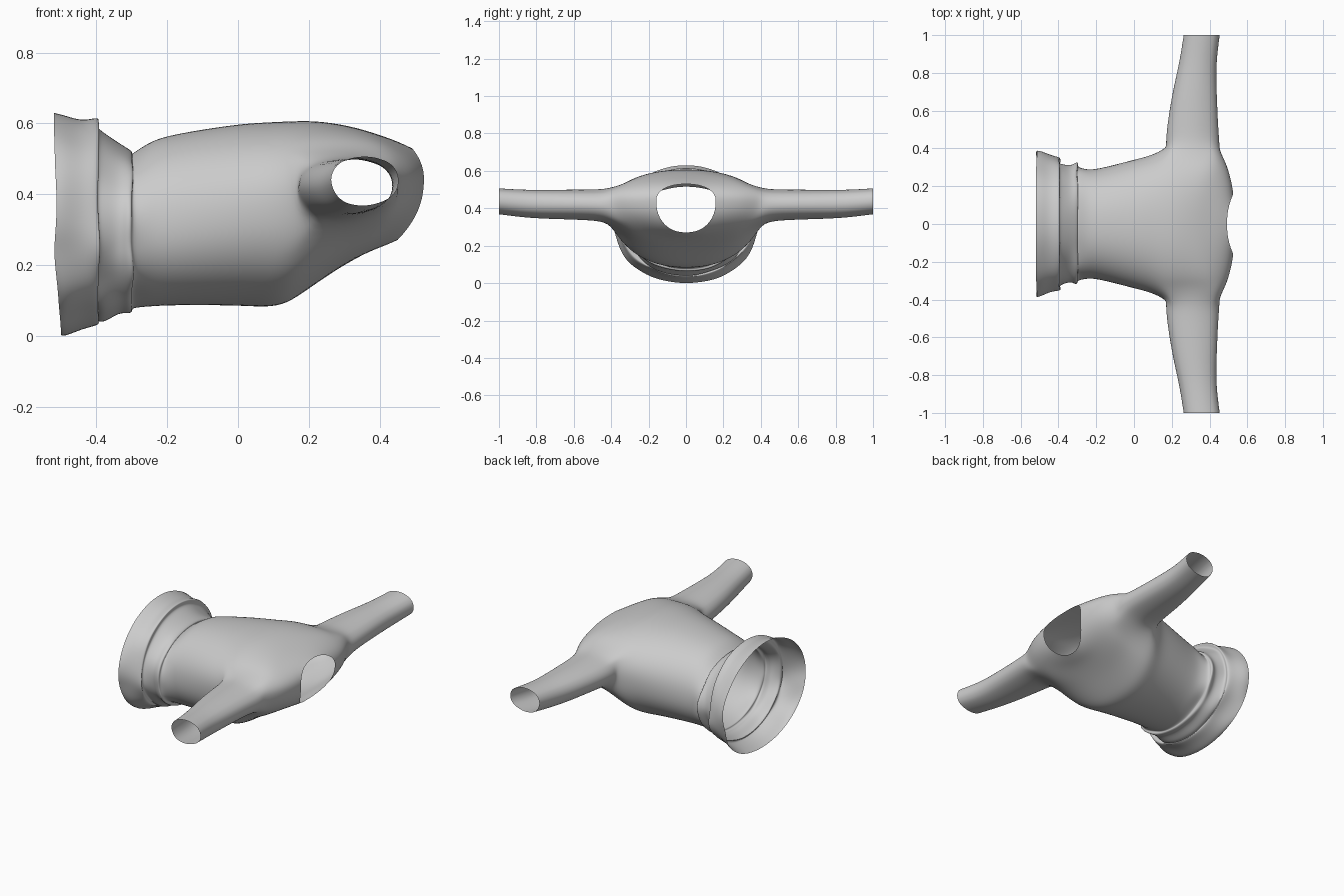
import bpy, bmesh, math

if "Cube" in bpy.data.objects:
    bpy.data.objects.remove(bpy.data.objects["Cube"])

N = 32            # points around the torso
REACH = 3         # armhole half-size in points
# Hem band and waist: x, half width, z bottom, z top
BAND = [
    (-.515, .390, .000, .632),
    (-.490, .385, -.004, .625),
    (-.440, .363, .018, .608),
    (-.398, .354, .028, .620),
    (-.391, .347, .034, .612),
    (-.400, .330, .044, .592),
    (-.382, .321, .032, .577),
    (-.335, .306, .066, .545),
    (-.310, .325, .060, .530),
    (-.296, .320, .068, .520),
    (-.303, .302, .078, .512),
    (-.250, .289, .082, .550),
    (-.190, .291, .086, .570),
    (.000, .342, .085, .600),
]
# Chest to neck: x bottom, x side, x top, half width, z bottom, z top
CHEST = [
    (.060, .100, .080, .366, .080, .604),
    (.125, .170, .160, .405, .083, .608),
    (.180, .250, .220, .405, .118, .608),
    (.250, .350, .280, .400, .168, .600),
    (.310, .455, .340, .390, .206, .587),
    (.370, .495, .400, .310, .238, .568),
    (.415, .518, .450, .220, .254, .550),
    (.450, .526, .492, .160, .270, .530),
]
# Sleeve: y, x min, x max, z min, z max
SLEEVE = [
    (.42, .165, .457, .320, .508),
    (.50, .168, .449, .333, .504),
    (.70, .200, .440, .339, .503),
    (.85, .237, .436, .345, .501),
    (1.0, .260, .456, .365, .510),
]
ARM_A = len(BAND) + 1      # first and last torso ring of the armhole
ARM_B = ARM_A + 3
FOLDS = 11                 # rings that carry cloth creases


def spow(v, n):
    return math.copysign(abs(v) ** (2 / n), v)


def torso_ring(bm, i, xb, xs, xt, hw, zb, zt):
    zc = min(.44, max(.30, .36 + .2 * xs))      # height of the widest point
    n = 2.0 if i < FOLDS else 2.2
    verts = []
    for j in range(N):
        a = 2 * math.pi * j / N
        c, s = math.cos(a), math.sin(a)
        x = xs + ((xt if s > 0 else xb) - xs) * s * s
        y = hw * spow(c, n)
        z = zc + (zt - zc if s > 0 else zc - zb) * spow(s, n)
        # creases near the hem, stronger on the underside
        if i < FOLDS:
            amp = .004 if s > 0 else .007
            w = amp * (math.sin(5 * a + i * .9) + .6 * math.sin(9 * a - i * .7))
            w *= 1 - abs(s) ** 8
            x += .6 * w
            y += w * c
            z += w * s
        verts.append(bm.verts.new((x, y, z)))
    return verts


def skin(bm, a, b):
    for k in range(len(a)):
        m = (k + 1) % len(a)
        bm.faces.new((a[k], a[m], b[m], b[k]))


bm = bmesh.new()

# Torso with two armholes left open; the hem rim slants slightly
rows = [(x + (.015 if i == 0 else 0), x, x - (.005 if i == 0 else 0), hw, zb, zt)
        for i, (x, hw, zb, zt) in enumerate(BAND)] + CHEST
grid = [torso_ring(bm, i, *r) for i, r in enumerate(rows)]
for i in range(len(grid) - 1):
    for j in range(N):
        if ARM_A <= i < ARM_B and (j + REACH) % (N // 2) < 2 * REACH:
            continue
        k = (j + 1) % N
        bm.faces.new((grid[i][j], grid[i][k], grid[i + 1][k], grid[i + 1][j]))

# Sleeves grown from each armhole edge
for side, centre in ((1, 0), (-1, N // 2)):
    lo, hi = centre - REACH, centre + REACH
    path = [(ARM_A, j) for j in range(lo, hi)]
    path += [(i, hi) for i in range(ARM_A, ARM_B)]
    path += [(ARM_B, j) for j in range(hi, lo, -1)]
    path += [(i, lo) for i in range(ARM_B, ARM_A, -1)]
    prev = [grid[i][j % N] for i, j in path]
    angles = [math.atan2((v.co.z - .40) / .12, (v.co.x - .30) / .14) for v in prev]
    for y, x0, x1, z0, z1 in SLEEVE:
        ring = [bm.verts.new(((x0 + x1) / 2 + (x1 - x0) / 2 * math.cos(a), side * y,
                              (z0 + z1) / 2 + (z1 - z0) / 2 * math.sin(a)))
                for a in angles]
        skin(bm, prev, ring)
        prev = ring

bmesh.ops.delete(bm, geom=[v for v in bm.verts if not v.link_faces], context='VERTS')
bmesh.ops.recalc_face_normals(bm, faces=bm.faces)
for f in bm.faces:
    f.smooth = True

mesh = bpy.data.meshes.new("sweater")
bm.to_mesh(mesh)
bm.free()
sweater = bpy.data.objects.new("sweater", mesh)
bpy.context.collection.objects.link(sweater)

# Soft cloth surface
sub = sweater.modifiers.new("smooth_cloth", 'SUBSURF')
sub.levels = sub.render_levels = 2
